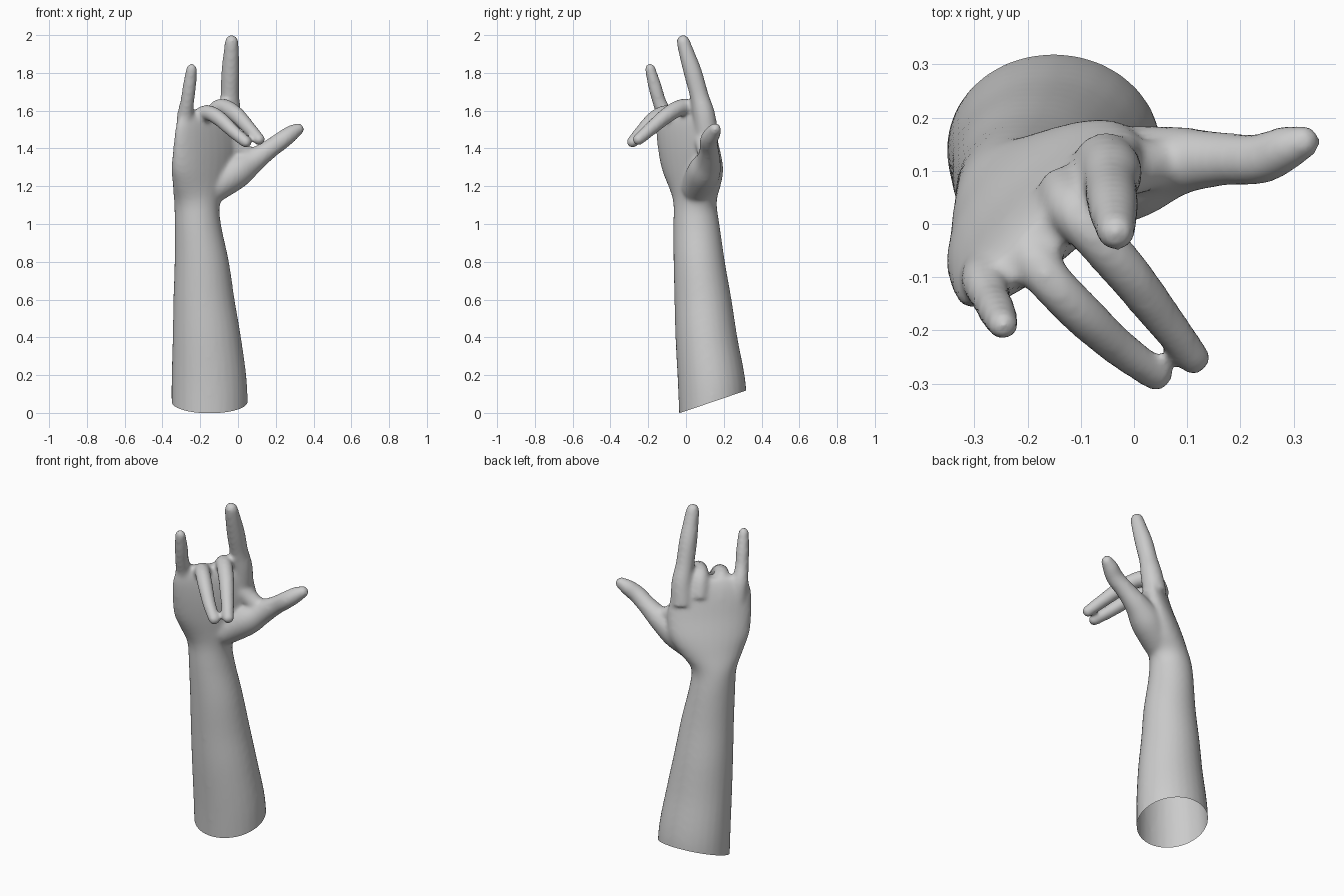
import bpy, bmesh
from math import cos, sin, pi, radians
from mathutils import Vector

if "Cube" in bpy.data.objects:
    bpy.data.objects.remove(bpy.data.objects["Cube"])

bm = bmesh.new()
SEG = 28


def spline(rows, steps=6):
    """Catmull-Rom through rows of numbers."""
    pts = [tuple(r) for r in rows]
    ext = [pts[0]] + pts + [pts[-1]]
    out = []
    for i in range(1, len(ext) - 2):
        for s in range(steps):
            t = s / steps
            out.append([0.5 * (2 * b + (c - a) * t + (2 * a - 5 * b + 4 * c - d) * t * t
                               + (3 * b - a - 3 * c + d) * t ** 3)
                        for a, b, c, d in zip(*ext[i - 1:i + 3])])
    out.append(list(pts[-1]))
    return out


def skin_rings(rings):
    vs = [[bm.verts.new(p) for p in ring] for ring in rings]
    for a, b in zip(vs, vs[1:]):
        for i in range(SEG):
            j = (i + 1) % SEG
            bm.faces.new((a[i], a[j], b[j], b[i]))
    bm.faces.new(vs[0][::-1])
    bm.faces.new(vs[-1])


def column(rows):
    """Loft of horizontal ellipses: cx, cy, z, half length, half width, turn."""
    rings = []
    for cx, cy, z, a, b, deg in spline(rows):
        c, s = cos(radians(deg)), sin(radians(deg))
        ring = []
        for k in range(SEG):
            u, v = a * cos(2 * pi * k / SEG), b * sin(2 * pi * k / SEG)
            ring.append((cx + u * c - v * s, cy + u * s + v * c, z))
        rings.append(ring)
    skin_rings(rings)


def digit(rows):
    """Round tube along x, y, z, radius with a domed tip."""
    path = spline(rows)
    cs = [Vector(p[:3]) for p in path]
    rs = [p[3] for p in path]
    tip_dir, tip, r = (cs[-1] - cs[-2]).normalized(), cs[-1], rs[-1]
    for k in range(1, 6):
        ang = k * pi / 11
        cs.append(tip + tip_dir * r * sin(ang))
        rs.append(r * cos(ang))
    rings = []
    n = len(cs)
    ref = Vector((0.74, 0.67, 0))
    if abs((cs[-1] - cs[0]).normalized().dot(ref)) > 0.6:
        ref = Vector((-0.67, 0.74, 0))
    for i in range(n):
        t = (cs[min(i + 1, n - 1)] - cs[max(i - 1, 0)]).normalized()
        u = (ref - t * ref.dot(t)).normalized()
        v = t.cross(u)
        rings.append([cs[i] + rs[i] * (u * cos(2 * pi * k / SEG) + v * sin(2 * pi * k / SEG))
                      for k in range(SEG)])
    skin_rings(rings)


# forearm, wrist and palm
column([(-.15, .145, -.10, .20, .178, 0), (-.152, .137, .15, .20, .180, 0),
        (-.165, .108, .40, .181, .164, 0), (-.18, .090, .60, .162, .151, 0),
        (-.192, .070, .80, .144, .136, 0), (-.213, .055, 1.0, .123, .122, 0),
        (-.216, .048, 1.11, .125, .112, 30), (-.195, .045, 1.20, .175, .105, 40),
        (-.178, .035, 1.29, .218, .097, 42), (-.165, .015, 1.40, .228, .082, 42),
        (-.162, -.003, 1.50, .220, .067, 42), (-.160, -.012, 1.56, .200, .052, 42),
        (-.158, -.015, 1.60, .165, .032, 42)])
# thumb with its mound
digit([(-.14, .055, 1.19, .085), (-.01, .095, 1.275, .088), (.08, .118, 1.335, .066),
       (.165, .122, 1.395, .051), (.235, .122, 1.445, .048), (.285, .142, 1.482, .043),
       (.318, .154, 1.502, .033)])
# web between thumb and index finger
digit([(-.06, .09, 1.46, .055), (.0, .105, 1.40, .05), (.06, .115, 1.36, .045)])
# index finger
digit([(-.055, .110, 1.46, .064), (-.043, .095, 1.58, .059), (-.043, .070, 1.68, .050),
       (-.040, .037, 1.80, .049), (-.036, .005, 1.90, .042), (-.034, -.015, 1.966, .036)])
# little finger
digit([(-.275, -.095, 1.44, .052), (-.28, -.108, 1.56, .045), (-.268, -.142, 1.65, .037),
       (-.257, -.165, 1.73, .036), (-.246, -.19, 1.822, .029)])
# bent middle finger
digit([(-.13, .06, 1.50, .055), (-.115, .03, 1.595, .050), (-.075, -.02, 1.618, .045),
       (-.01, -.095, 1.58, .043), (.06, -.185, 1.505, .037), (.112, -.252, 1.447, .032)])
# bent ring finger
digit([(-.21, -.02, 1.48, .052), (-.195, -.055, 1.565, .048), (-.155, -.11, 1.588, .042),
       (-.095, -.172, 1.555, .041), (-.025, -.235, 1.49, .036), (.042, -.283, 1.434, .032)])

bmesh.ops.recalc_face_normals(bm, faces=bm.faces)
mesh = bpy.data.meshes.new("parts")
bm.to_mesh(mesh)
bm.free()
arm = bpy.data.objects.new("hand_and_forearm", mesh)
bpy.context.scene.collection.objects.link(arm)

# fuse the parts into one skin
rm = arm.modifiers.new("fuse", 'REMESH')
rm.mode = 'VOXEL'
rm.voxel_size = 0.01
sm = arm.modifiers.new("soften", 'SMOOTH')
sm.factor = 0.5
sm.iterations = 14
bpy.context.view_layer.update()
dg = bpy.context.evaluated_depsgraph_get()
fused = bpy.data.meshes.new_from_object(arm.evaluated_get(dg))
arm.modifiers.clear()

# slanted open cut at the elbow end
cut = bmesh.new()
cut.from_mesh(fused)
bmesh.ops.bisect_plane(cut, geom=cut.verts[:] + cut.edges[:] + cut.faces[:],
                       plane_co=(0, -.03, 0), plane_no=(0, -.34, 1), clear_inner=True)
for f in cut.faces:
    f.smooth = True
cut.to_mesh(fused)
cut.free()
arm.data = fused
